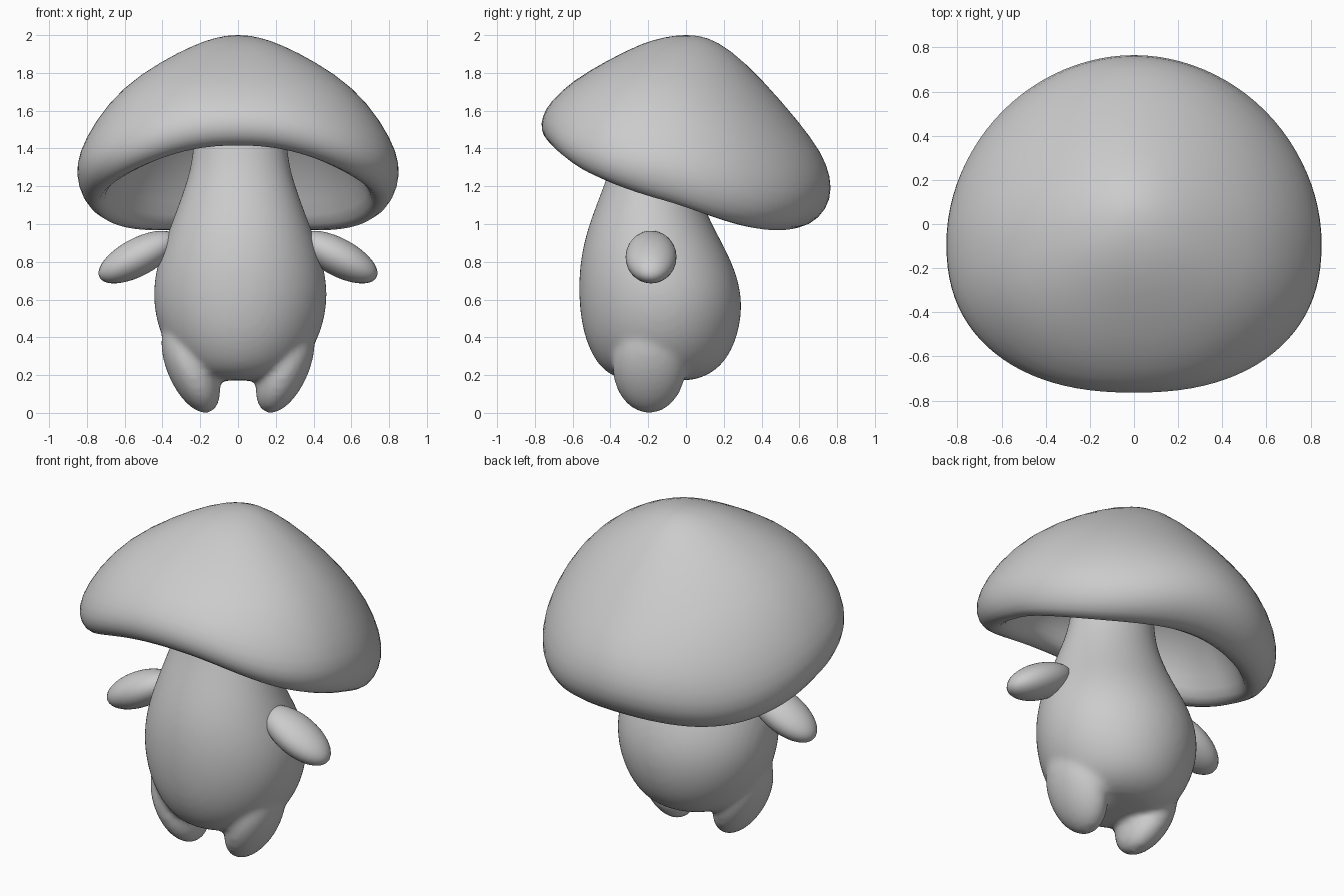
import bpy, bmesh
from math import sin, cos, tau, radians
from mathutils import Matrix

if "Cube" in bpy.data.objects:
    bpy.data.objects.remove(bpy.data.objects["Cube"])

SEGMENTS = 48
clay = bpy.data.materials.new("soft grey")
clay.use_nodes = True
grey = (0.6, 0.6, 0.6, 1)
clay.diffuse_color = grey
clay.node_tree.nodes["Principled BSDF"].inputs["Base Color"].default_value = grey


def power(value, exponent):
    return abs(value) ** exponent * (1 if value > 0 else -1)


def finish(name, bm):
    bmesh.ops.recalc_face_normals(bm, faces=bm.faces)
    for face in bm.faces:
        face.smooth = True
    mesh = bpy.data.meshes.new(name)
    bm.to_mesh(mesh)
    bm.free()
    mesh.materials.append(clay)
    obj = bpy.data.objects.new(name, mesh)
    bpy.context.collection.objects.link(obj)
    return obj


def loft(bm, rings):
    """Join closed rings of points and cap both ends."""
    loops = [[bm.verts.new(point) for point in ring] for ring in rings]
    for low, high in zip(loops, loops[1:]):
        for i in range(SEGMENTS):
            j = (i + 1) % SEGMENTS
            bm.faces.new((low[i], low[j], high[j], high[i]))
    bm.faces.new(loops[0])
    bm.faces.new(loops[-1])


def cap_ring(side_x, side_z, front_y, front_z, back_y, back_z):
    """Ring through the side, front and back points of the tilted, sagging cap."""
    middle = -0.12 * side_x * side_x
    points = []
    for i in range(SEGMENTS):
        c, s = cos(tau * i / SEGMENTS), sin(tau * i / SEGMENTS)
        bend = 2 / 2.3 if s < 0 else 1.02
        reach = back_y - middle if s > 0 else middle - front_y
        z = side_z + s * (back_z - front_z) / 2 + s * s * ((back_z + front_z) / 2 - side_z)
        z -= 0.35 * (side_x * side_x * s * c) ** 2
        points.append((side_x * power(c, bend), middle + reach * power(s, bend), z))
    return points


def ellipsoid(bm, centre, size, tilt):
    place = (Matrix.Translation(centre) @ Matrix.Rotation(radians(tilt), 4, "Y")
             @ Matrix.Diagonal((*size, 1)))
    bmesh.ops.create_uvsphere(bm, u_segments=32, v_segments=20, radius=1, matrix=place)


# Cap: dome, rounded rim, then the deep hollow underside
cap_rings = [
    (0.03, 2.0, -0.03, 2.0, 0.03, 2.0),
    (0.11, 1.99, -0.11, 1.99, 0.11, 1.99),
    (0.23, 1.95, -0.23, 1.96, 0.23, 1.93),
    (0.42, 1.85, -0.42, 1.865, 0.41, 1.76),
    (0.62, 1.71, -0.6, 1.76, 0.6, 1.54),
    (0.765, 1.53, -0.72, 1.65, 0.72, 1.38),
    (0.845, 1.37, -0.765, 1.57, 0.77, 1.25),
    (0.86, 1.26, -0.77, 1.5, 0.77, 1.13),
    (0.83, 1.16, -0.74, 1.44, 0.71, 1.03),
    (0.77, 1.1, -0.68, 1.41, 0.6, 0.97),
    (0.7, 1.12, -0.61, 1.43, 0.5, 0.99),
    (0.67, 1.24, -0.59, 1.5, 0.48, 1.11),
    (0.56, 1.44, -0.53, 1.58, 0.4, 1.31),
    (0.4, 1.58, -0.38, 1.65, 0.27, 1.5),
    (0.2, 1.67, -0.22, 1.69, 0.12, 1.64),
]
bm = bmesh.new()
loft(bm, [cap_ring(*ring) for ring in cap_rings])
cap = finish("cap", bm)
cap.modifiers.new("round", "SUBSURF").levels = 1

# Body: height, half width, front and back, with the legs melted in
body_rings = [
    (0.17, 0.09, -0.24, -0.01),
    (0.18, 0.22, -0.37, 0.08),
    (0.25, 0.33, -0.47, 0.2),
    (0.4, 0.42, -0.54, 0.275),
    (0.56, 0.46, -0.565, 0.3),
    (0.7, 0.458, -0.568, 0.28),
    (0.84, 0.425, -0.555, 0.225),
    (1.0, 0.365, -0.515, 0.135),
    (1.2, 0.29, -0.435, 0.05),
    (1.36, 0.245, -0.38, 0.03),
    (1.75, 0.23, -0.34, 0.03),
]
bm = bmesh.new()
loft(bm, [[(0.012 + w * cos(tau * i / SEGMENTS),
            (front + back) / 2 + (back - front) / 2 * sin(tau * i / SEGMENTS), z)
           for i in range(SEGMENTS)] for z, w, front, back in body_rings])
for side in (-1, 1):
    ellipsoid(bm, (side * 0.25, -0.195, 0.247), (0.128, 0.195, 0.265), side * 23)
body = finish("body_and_legs", bm)
body.modifiers.new("round", "SUBSURF").levels = 2
remesh = body.modifiers.new("merge", "REMESH")
remesh.mode = "VOXEL"
remesh.voxel_size = 0.018
remesh.use_smooth_shade = True
blend = body.modifiers.new("blend", "SMOOTH")
blend.factor = 0.5
blend.iterations = 8

# Arms
for side, name in ((1, "left_arm"), (-1, "right_arm")):
    bm = bmesh.new()
    ellipsoid(bm, (side * 0.53, -0.185, 0.825), (0.23, 0.135, 0.1), side * 28)
    finish(name, bm)
